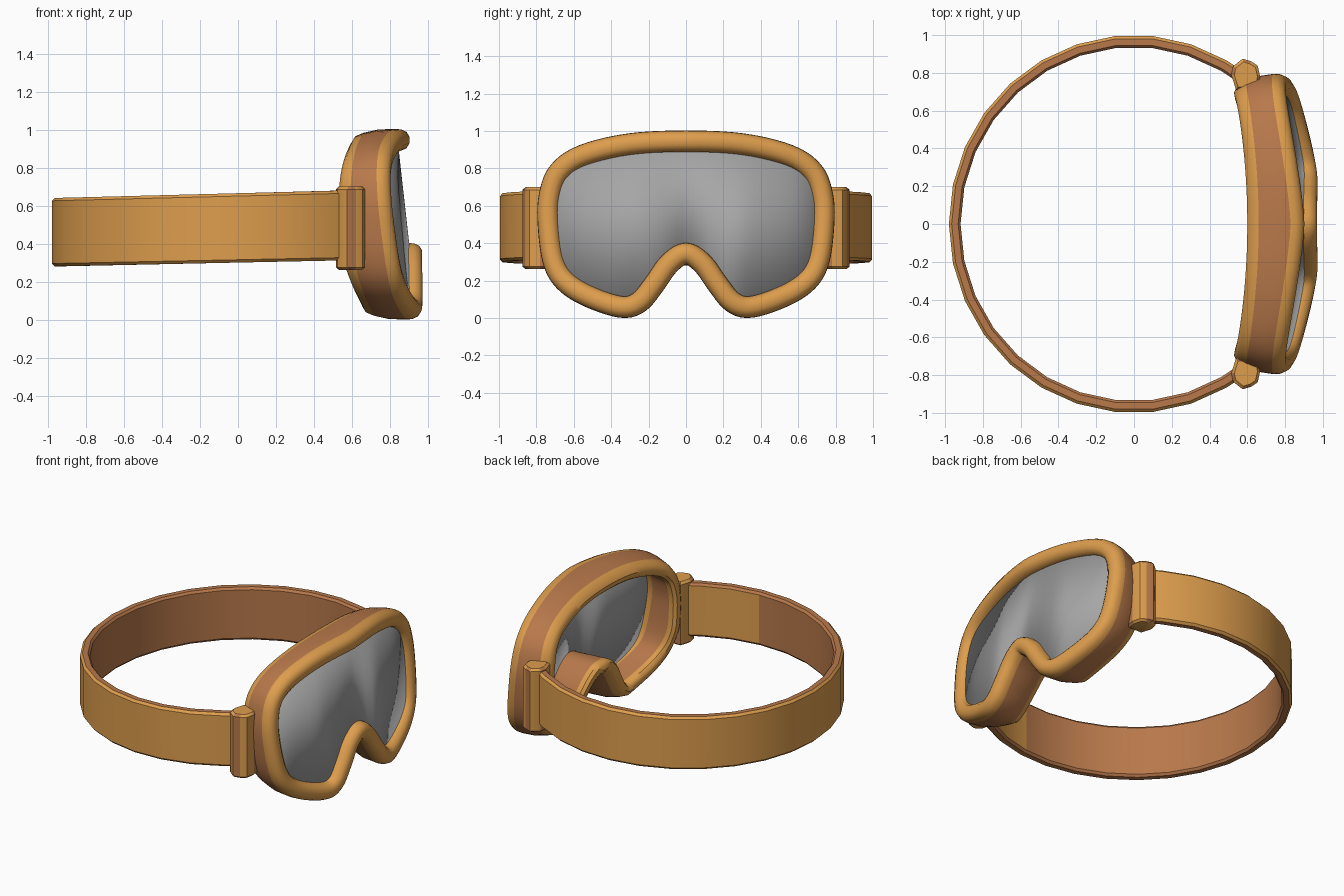
import bpy, bmesh, math
from mathutils import Vector

if "Cube" in bpy.data.objects:
    bpy.data.objects.remove(bpy.data.objects["Cube"])


def material(name, rgb):
    m = bpy.data.materials.new(name)
    m.diffuse_color = (*rgb, 1)
    m.use_nodes = True
    m.node_tree.nodes["Principled BSDF"].inputs["Base Color"].default_value = m.diffuse_color
    return m


ORANGE = material("orange", (0.73, 0.34, 0.075))
BROWN = material("brown", (0.48, 0.19, 0.07))
GREY = material("lens_grey", (0.38, 0.38, 0.38))


def make(name, verts, faces, mats, ids=None, angle=40):
    me = bpy.data.meshes.new(name)
    me.from_pydata(verts, [], faces)
    for m in mats:
        me.materials.append(m)
    if ids:
        me.polygons.foreach_set("material_index", ids)
    bm = bmesh.new()
    bm.from_mesh(me)
    bmesh.ops.recalc_face_normals(bm, faces=bm.faces)
    bm.to_mesh(me)
    bm.free()
    ob = bpy.data.objects.new(name, me)
    bpy.context.collection.objects.link(ob)
    bpy.ops.object.select_all(action='DESELECT')
    ob.select_set(True)
    bpy.context.view_layer.objects.active = ob
    bpy.ops.object.shade_smooth_by_angle(angle=math.radians(angle))
    return ob


def skin(rings, closed, mat_of):
    """Join equal rings of points into quads; mat_of(ring, side) picks the colour."""
    n, k = len(rings), len(rings[0])
    verts = [p for r in rings for p in r]
    faces, ids = [], []
    for i in range(n if closed else n - 1):
        j = (i + 1) % n
        for s in range(k):
            t = (s + 1) % k
            faces.append((i * k + s, i * k + t, j * k + t, j * k + s))
            ids.append(mat_of(i, s))
    if not closed:
        faces += [tuple(range(k)), tuple(range((n - 1) * k, n * k))]
        ids += [0, 0]
    return verts, faces, ids


# goggle centre line (y, z), half, from top middle round to the nose
half = [(0, .945), (.3, .93), (.55, .87), (.68, .78), (.73, .65), (.735, .5),
        (.71, .31), (.65, .2), (.53, .12), (.35, .06), (.25, .085),
        (.17, .18), (.09, .29), (0, .345)]
ctrl = [Vector(p) for p in half + [(-y, z) for y, z in half[-2:0:-1]]]
line, STEPS, N = [], 5, len(ctrl)
for i in range(N):
    a, b, c, d = (ctrl[(i + o) % N] for o in (-1, 0, 1, 2))
    for s in range(STEPS):
        t = s / STEPS
        line.append(0.5 * (2 * b + (c - a) * t + (2 * a - 5 * b + 4 * c - d) * t * t
                           + (3 * b - a - 3 * c + d) * t ** 3))


def front_x(y, z):
    return 1.010 - 0.112 * z - 0.2 * abs(y) ** 1.4


def back_x(y, z):
    return 0.60 - 0.13 * y * y + 0.2 * max(0, 0.4 - z)


# frame: (sideways offset, distance from front or back, is_front)
section = [(.058, -.075, 1), (.056, -.045, 1), (.043, -.017, 1), (.018, -.002, 1),
           (-.018, -.002, 1), (-.043, -.017, 1), (-.056, -.045, 1), (-.058, -.08, 1),
           (-.06, .06, 0), (-.058, .025, 0), (-.04, .005, 0), (-.01, 0, 0),
           (.02, .018, 0), (.038, .06, 0), (.056, .14, 0)]
BROWN_SIDES = {7, 13, 14}
rings = []
for i, p in enumerate(line):
    tan = (line[(i + 1) % len(line)] - line[i - 1]).normalized()
    nor = Vector((-tan.y, tan.x))          # outward
    ring = []
    for u, d, is_front in section:
        if not is_front:
            u -= 0.03 * abs(nor.x) * (1 - d / .2)
        q = p + nor * u
        x = (front_x(*p) if is_front else back_x(*p)) + d
        ring.append((x, q.x, q.y))
    rings.append(ring)
make("goggle_frame", *skin(rings, True, lambda i, s: 0)[:2], [ORANGE, BROWN],
     skin(rings, True, lambda i, s: int(s in BROWN_SIDES))[2])


# lens: vertical strips between the top and bottom of the centre line
def span(y):
    zs = []
    for i, p in enumerate(line):
        q = line[(i + 1) % len(line)]
        if min(p.x, q.x) <= y <= max(p.x, q.x) and p.x != q.x:
            zs.append(p.y + (q.y - p.y) * (y - p.x) / (q.x - p.x))
    return min(zs), max(zs)


COLS = 60
verts, faces = [], []
for i in range(COLS + 1):
    y = -0.728 + 1.456 * i / COLS + 1e-5
    recess = 0.07 - 0.025 * (y / .73) ** 2
    for z in span(y):
        verts.append((front_x(y, z) - recess, y, z))
    if i:
        k = 2 * i
        faces.append((k - 2, k, k + 1, k - 1))
lens = make("lens", verts, faces, [GREY])
mod = lens.modifiers.new("thickness", 'SOLIDIFY')
mod.thickness = 0.012
mod.offset = 0

# strap: faceted band, outer side orange, inner side brown
rings, angles = [], [180 + 12 * k for k in range(-10, 11)]
angles = [54] + angles + [306]
for a in angles:
    c, s = math.cos(math.radians(a)), math.sin(math.radians(a))
    lo, hi = .30 + .02 * c, .665 + .025 * c
    prof = [(1, lo + .015), (1, hi - .015), (.985, hi), (.95, hi),
            (.937, hi - .015), (.937, lo + .015), (.95, lo), (.985, lo)]
    rings.append([(r * c * .98, r * s, z) for r, z in prof])
make("strap", *skin(rings, False, lambda i, s: 0)[:2], [ORANGE, BROWN],
     skin(rings, False, lambda i, s: int(s in (2, 3, 4, 5, 6) and
          not (s == 4 and i >= len(angles) - 4)))[2])

# strap clips on both sides
outline = [(.515, .79), (.525, .835), (.575, .875), (.62, .862), (.655, .838),
           (.668, .78), (.66, .71), (.54, .71)]
for side, label in ((1, "left"), (-1, "right")):
    cx, cy = .595, .79
    rings = []
    for z, f in ((.262, .8), (.275, 1), (.685, 1), (.70, .8)):
        rings.append([(cx + (x - cx) * f, side * (cy + (y - cy) * f), z) for x, y in outline])
    make("strap_clip_" + label, *skin(rings, False, lambda i, s: 0)[:2], [ORANGE, BROWN],
         skin(rings, False, lambda i, s: int(s in (0, 2, 5, 6)))[2])
